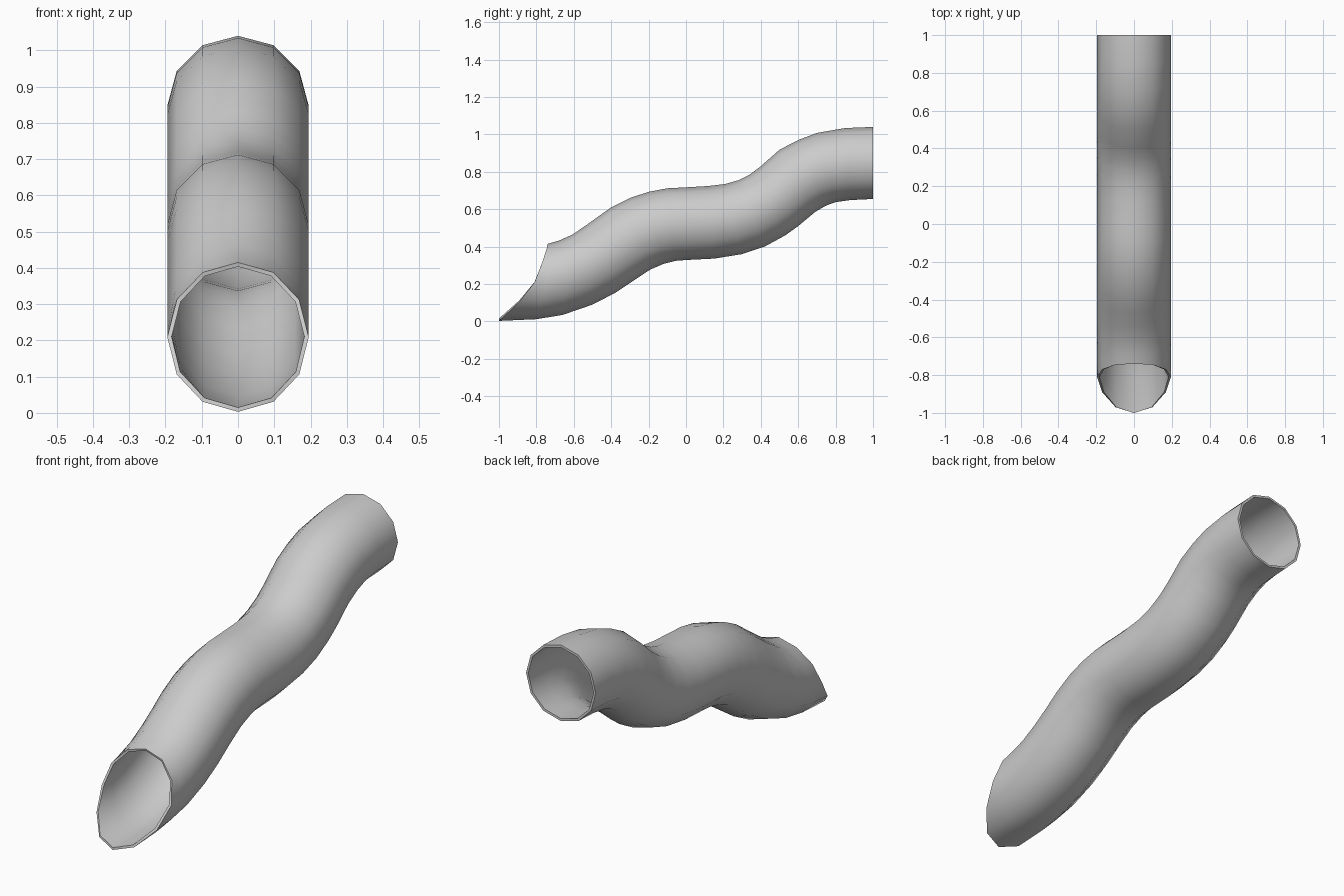
import bpy, bmesh
from math import sin, cos, pi

if "Cube" in bpy.data.objects:
    bpy.data.objects.remove(bpy.data.objects["Cube"])

SIDES, RADIUS, WALL = 12, 0.195, 0.012

# Side profile: (top y, top z, bottom y, bottom z) of each ring along the pipe
stations = [
    (-.74, .415, -1.0, .003), (-.68, .432, -.80, .012), (-.61, .463, -.66, .035),
    (-.54, .51, -.50, .09), (-.47, .56, -.38, .152), (-.40, .61, -.27, .225),
    (-.30, .66, -.19, .278), (-.20, .693, -.12, .308), (-.10, .712, -.05, .325),
    (0, .717, .03, .33), (.12, .724, .15, .336), (.21, .735, .30, .36),
    (.28, .755, .42, .40), (.34, .785, .53, .46), (.40, .83, .60, .51),
    (.50, .918, .69, .585), (.60, .97, .75, .62), (.70, 1.008, .80, .638),
    (.85, 1.034, .88, .649), (1, 1.04, 1, .655),
]
# Curved cut of the front mouth: y from top to bottom of the ring
mouth_y = [-.74, -.745, -.77, -.81, -.89, -.97, -1.0]

bm = bmesh.new()
rings = []
for i, (ty, tz, by, bz) in enumerate(stations):
    ring = []
    for k in range(SIDES):
        a = 2 * pi * k / SIDES
        c = cos(a)
        y = (ty + by) / 2 + (ty - by) / 2 * c
        if i == 0:
            y = mouth_y[min(k, SIDES - k)]
        z = (tz + bz) / 2 + (tz - bz) / 2 * c
        ring.append(bm.verts.new((RADIUS * sin(a), y, z)))
    rings.append(ring)

# Pipe skin
for r, s in zip(rings, rings[1:]):
    for k in range(SIDES):
        n = (k + 1) % SIDES
        bm.faces.new((r[k], r[n], s[n], s[k]))

mesh = bpy.data.meshes.new("wavy_pipe")
bm.to_mesh(mesh)
bm.free()
pipe = bpy.data.objects.new("wavy_pipe", mesh)
bpy.context.collection.objects.link(pipe)

# Wall thickness, added inward
wall = pipe.modifiers.new("wall", 'SOLIDIFY')
wall.thickness = WALL
wall.offset = -1

bpy.context.view_layer.objects.active = pipe
pipe.select_set(True)
bpy.ops.object.modifier_apply(modifier="wall")
bpy.ops.object.shade_smooth_by_angle(angle=pi / 4)
